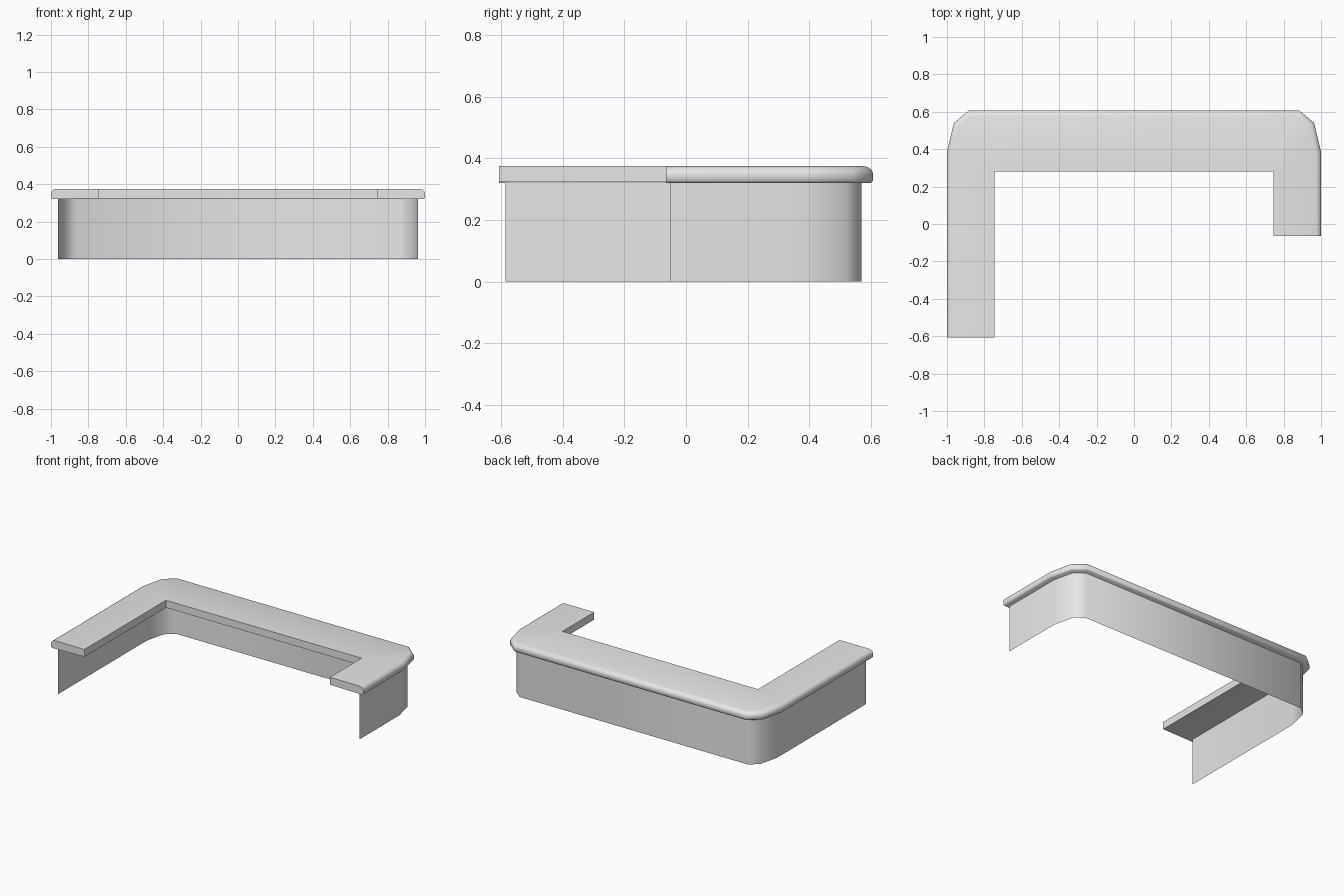
import bpy, bmesh, math
from mathutils import Vector

cube = bpy.data.objects.get("Cube")
if cube:
    bpy.data.objects.remove(cube, do_unlink=True)

grey = bpy.data.materials.new("light_grey")
grey.use_nodes = True
colour = (0.8, 0.8, 0.8, 1)
grey.diffuse_color = colour
grey.node_tree.nodes["Principled BSDF"].inputs["Base Color"].default_value = colour

RIGHT_END, LEFT_END = -0.607, -0.065   # front ends of the long and short arms
INNER_X, INNER_Y = 0.745, 0.28         # inside edge of the countertop
CORNER = [(1, 0.385), (0.963, 0.54), (0.883, 0.607)]


def outline(right_end, left_end):
    """U-shaped outer path from the long arm round to the short arm."""
    right = [(-x, y) for x, y in CORNER]
    path = [(-1, right_end)] + right + CORNER[::-1] + [(1, left_end)]
    return [Vector(p) for p in path]


def inset(path, d):
    """Move an open path inwards by d with mitred corners."""
    dirs = [(b - a).normalized() for a, b in zip(path, path[1:])]
    normals = [Vector((v.y, -v.x)) for v in dirs]
    result = []
    for i, p in enumerate(path):
        n1 = normals[max(i - 1, 0)]
        n2 = normals[min(i, len(normals) - 1)]
        result.append(p + (n1 + n2) * d / (1 + n1.dot(n2)))
    return result


def loft(name, rings, closed):
    """Skin rows of points; a closed section also gets end caps."""
    bm = bmesh.new()
    rows = [[bm.verts.new((p.x, p.y, z)) for p in path] for path, z in rings]
    pairs = list(zip(rows, rows[1:]))
    if closed:
        pairs.append((rows[-1], rows[0]))
    for a, b in pairs:
        for i in range(len(a) - 1):
            bm.faces.new((a[i + 1], a[i], b[i], b[i + 1]))
    if closed:
        bm.faces.new([r[0] for r in rows])
        bm.faces.new([r[-1] for r in reversed(rows)])
        bmesh.ops.remove_doubles(bm, verts=bm.verts, dist=0.0005)
        bmesh.ops.recalc_face_normals(bm, faces=bm.faces)
    mesh = bpy.data.meshes.new(name)
    bm.to_mesh(mesh)
    bm.free()
    mesh.materials.append(grey)
    obj = bpy.data.objects.new(name, mesh)
    bpy.context.collection.objects.link(obj)
    bpy.ops.object.select_all(action='DESELECT')
    obj.select_set(True)
    bpy.context.view_layer.objects.active = obj
    bpy.ops.object.shade_smooth_by_angle(angle=math.radians(48))
    return obj


# Countertop: rounded outer edge, square inner edge
outer = outline(RIGHT_END, LEFT_END)
inner = [Vector((math.copysign(INNER_X, p.x), INNER_Y)) for p in outer]
inner[0].y, inner[-1].y = RIGHT_END, LEFT_END
edge = [(0.008, 0.32), (0, 0.328), (0, 0.352), (0.006, 0.364),
        (0.016, 0.371), (0.03, 0.375)]
rings = [(inset(outer, d), z) for d, z in edge]
rings += [(inner, 0.375), (inner, 0.324)]
loft("countertop", rings, True)

# Front panel: thin sheet set back under the countertop overhang
panel = inset(outline(-0.585, -0.05), 0.038)
loft("counter_panel", [(panel, 0), (panel, 0.321)], False)
